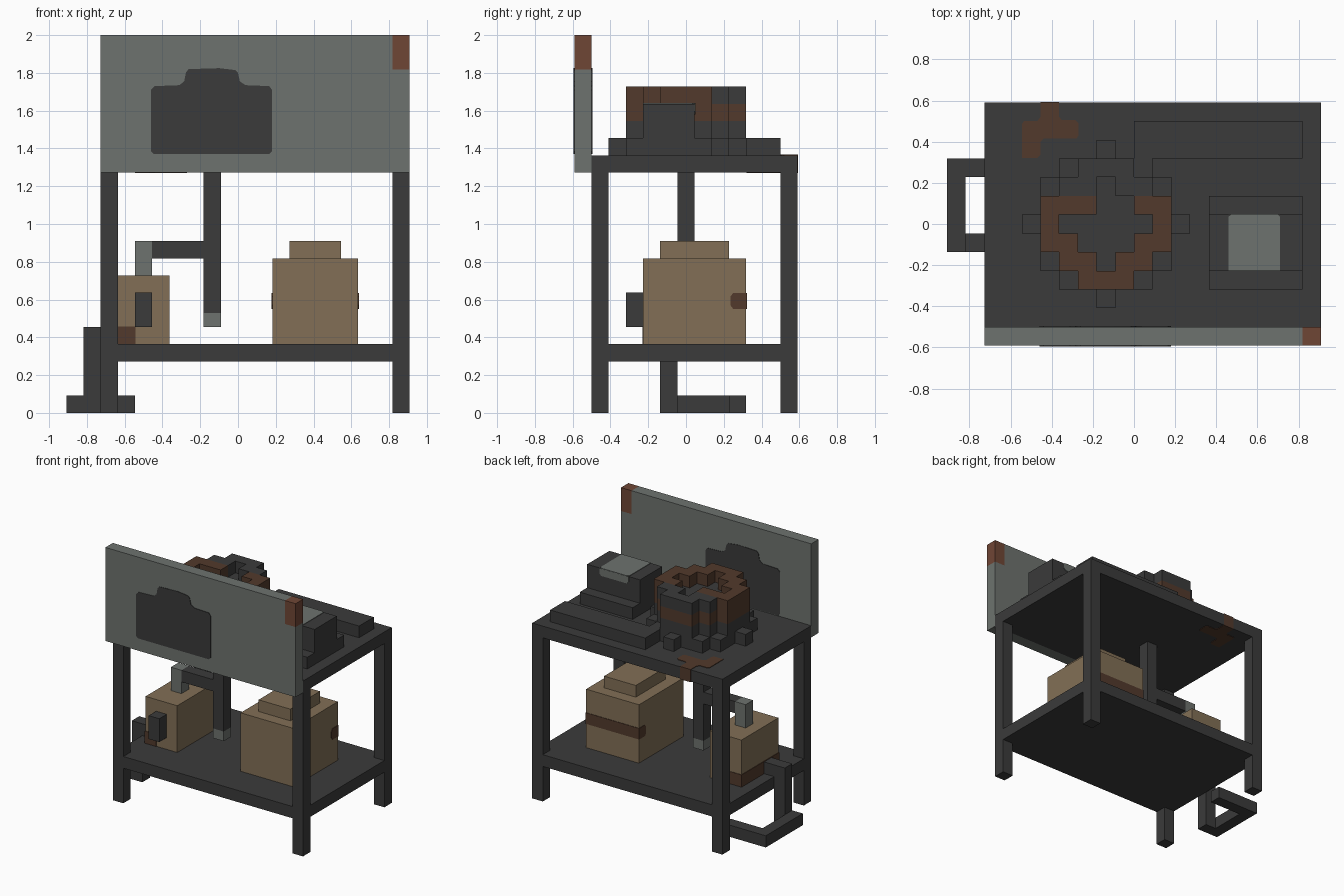
import bpy, bmesh
from mathutils import Vector

cube = bpy.data.objects.get("Cube")
if cube:
    bpy.data.objects.remove(cube)

U = 1 / 11      # side of one building block
E = 0.004       # thickness of painted plates


def material(name, color):
    m = bpy.data.materials.new(name)
    m.use_nodes = True
    m.diffuse_color = (*color, 1)
    bsdf = m.node_tree.nodes["Principled BSDF"]
    bsdf.inputs["Base Color"].default_value = (*color, 1)
    bsdf.inputs["Roughness"].default_value = 0.9
    return m


DARK = material("dark iron", (0.043, 0.043, 0.043))
GREY = material("grey metal", (0.155, 0.171, 0.158))
CARD = material("tan crate", (0.223, 0.159, 0.093))
RUST = material("bright rust", (0.159, 0.061, 0.036))
BROWN = material("dark rust", (0.085, 0.042, 0.025))


def finish(name, bm, *mats):
    bmesh.ops.remove_doubles(bm, verts=bm.verts, dist=1e-5)
    bmesh.ops.recalc_face_normals(bm, faces=bm.faces)
    mesh = bpy.data.meshes.new(name)
    bm.to_mesh(mesh)
    bm.free()
    for m in mats:
        mesh.materials.append(m)
    ob = bpy.data.objects.new(name, mesh)
    bpy.context.collection.objects.link(ob)
    return ob


def prism(name, pts, axis, lo, hi, mat):
    """Extrude an outline along an axis (0 = x, 1 = y, 2 = z)."""
    def place(p, d):
        v = list(p)
        v.insert(axis, d)
        return v
    bm = bmesh.new()
    face = bm.faces.new([bm.verts.new(place(p, lo)) for p in pts])
    new = bmesh.ops.extrude_face_region(bm, geom=[face])["geom"]
    move = Vector(place((0, 0), hi - lo))
    bmesh.ops.translate(bm, vec=move, verts=[g for g in new if isinstance(g, bmesh.types.BMVert)])
    return finish(name, bm, mat)


def box(name, x, y, z, mat, grow=0):
    """Box from ranges in blocks, optionally grown by a plate thickness."""
    (x0, x1), (y0, y1), (z0, z1) = [(a * U - grow, b * U + grow) for a, b in (x, y, z)]
    return prism(name, [(x0, y0), (x1, y0), (x1, y1), (x0, y1)], 2, z0, z1, mat)


def blocks(name, cells, rule, *mats):
    """Outer skin of a set of unit blocks; rule picks each face's material."""
    bm = bmesh.new()
    for c in cells:
        for axis in range(3):
            for side in (0, 1):
                n = list(c)
                n[axis] += 2 * side - 1
                if tuple(n) in cells:
                    continue
                quad = []
                for a, b in ((0, 0), (1, 0), (1, 1), (0, 1)):
                    o = [a, b]
                    o.insert(axis, side)
                    p = Vector(c) + Vector(o) - Vector((0, 0.5, 0))
                    quad.append(bm.verts.new(p * U))
                bm.faces.new(quad).material_index = rule(*c)
    return finish(name, bm, *mats)


# Table frame
box("table_top", (-8, 10), (-5.5, 6.5), (14, 15), DARK)
box("shelf", (-8, 10), (-5.5, 6.5), (3, 4), DARK)
for side, x in (("right", -8), ("left", 9)):
    for end, y in (("front", -5.5), ("back", 5.5)):
        box(f"{end}_{side}_leg", (x, x + 1), (y, y + 1), (0, 14), DARK)

# Rust patch running through the table top
patch = [(-.545, .32), (-.47, .32), (-.455, .335), (-.455, .40), (-.44, .415), (-.28, .415), (-.27, .43),
         (-.27, .49), (-.285, .505), (-.35, .505), (-.364, .52), (-.364, .594), (-.455, .594),
         (-.455, .52), (-.47, .50), (-.535, .50), (-.545, .485)]
prism("table_rust", patch, 2, 14 * U - E, 15 * U + E, BROWN)

# Sign board with a rusty corner and a pot emblem on both faces
board_outline = [(-8, 14), (10, 14), (10, 20), (9, 20), (9, 22), (-8, 22)]
prism("sign_board", [(x * U, z * U) for x, z in board_outline], 1, -6.5 * U, -5.5 * U, GREY)
box("sign_rust", (9, 10), (-6.5, -5.5), (20, 22), RUST)
emblem = [(-.46, 1.385), (-.445, 1.37), (.165, 1.37), (.18, 1.385), (.18, 1.71), (.165, 1.73),
          (.04, 1.735), (.01, 1.755), (0, 1.80), (-.015, 1.815), (-.10, 1.825), (-.26, 1.82),
          (-.275, 1.805), (-.285, 1.755), (-.31, 1.735), (-.44, 1.73), (-.46, 1.71)]
prism("sign_emblem", emblem, 1, -6.5 * U - E, -5.5 * U + E, DARK)

# Large crate with lid and a wrapped band at the back
box("large_crate", (2, 7), (-2.5, 3.5), (4, 9), CARD)
box("large_crate_lid", (3, 6), (-1.5, 2.5), (9, 10), CARD)
band = [(.25, .55), (.322, .55), (.322, .636), (.25, .636), (.235, .615), (.235, .57)]
prism("large_crate_band", band, 0, 2 * U - E, 7 * U + E, BROWN)

# Small crate with handle and band
box("small_crate", (-7, -4), (-2.5, 2.5), (4, 8), CARD)
box("small_crate_handle", (-6, -5), (-3.5, -2.5), (5, 7), DARK)
box("small_crate_band", (-7, -6), (-2.5, 2.5), (4, 5), BROWN, E)

# Pipe from table top, arm and nozzles
box("hanging_pipe", (-2, -1), (-.5, .5), (5.83, 14), DARK)
box("pipe_tip", (-2, -1), (-.5, .5), (5, 5.83), GREY)
box("pipe_arm", (-5, -2), (-.5, .5), (9, 10), DARK)
box("crate_inlet", (-6, -5), (-.5, .5), (8, 10), GREY)

# Drain pipe beside the table
drain = {(-9, -1, k) for k in range(5)} | {(-8, -1, 4), (-10, -1, 0)}
drain |= {(-10, j, 0) for j in range(0, 4)} | {(i, 3, 0) for i in range(-9, -6)}
blocks("drain_pipe", drain, lambda i, j, k: 0, DARK)

# Counter machine with a screen, and a bar behind it
box("machine_base", (4, 9), (-3.5, 1.5), (15, 16), DARK)
box("machine_body", (4, 9), (-2.5, .5), (16, 18), DARK)
screen = [(.46, -.227), (.71, -.227), (.71, .035), (.695, .049), (.475, .049), (.46, .035)]
prism("machine_screen", screen, 2, 18 * U, 18 * U + E, GREY)
prism("machine_screen_edge", [(.475, 1.58), (.695, 1.58), (.71, 1.595), (.71, 1.636), (.46, 1.636), (.46, 1.595)],
      1, .5 * U, .5 * U + E, GREY)
box("counter_bar", (0, 9), (3.5, 5.5), (15, 16), DARK)


# Round burner: wide foot layer, drum and open rim
def disc(k, halves):
    return {(i - 2, j, k) for j in range(-len(halves) + 1, len(halves))
            for i in range(-halves[abs(j)], halves[abs(j)] + 1)}


hole = disc(18, (2, 1)) - {(-3, 1, 18)} | {(-2, 2, 18), (-2, -2, 18)}
burner = disc(15, (4, 3, 3, 2, 0))
for level in (16, 17, 18):
    burner |= disc(level, (3, 3, 2, 1))
burner -= hole


def burner_color(i, j, k):
    if k == 18:
        return int(j < 2)
    return int(k == 17 and (abs(i + 2) + abs(j) > 2))


blocks("burner", burner, burner_color, DARK, BROWN)
